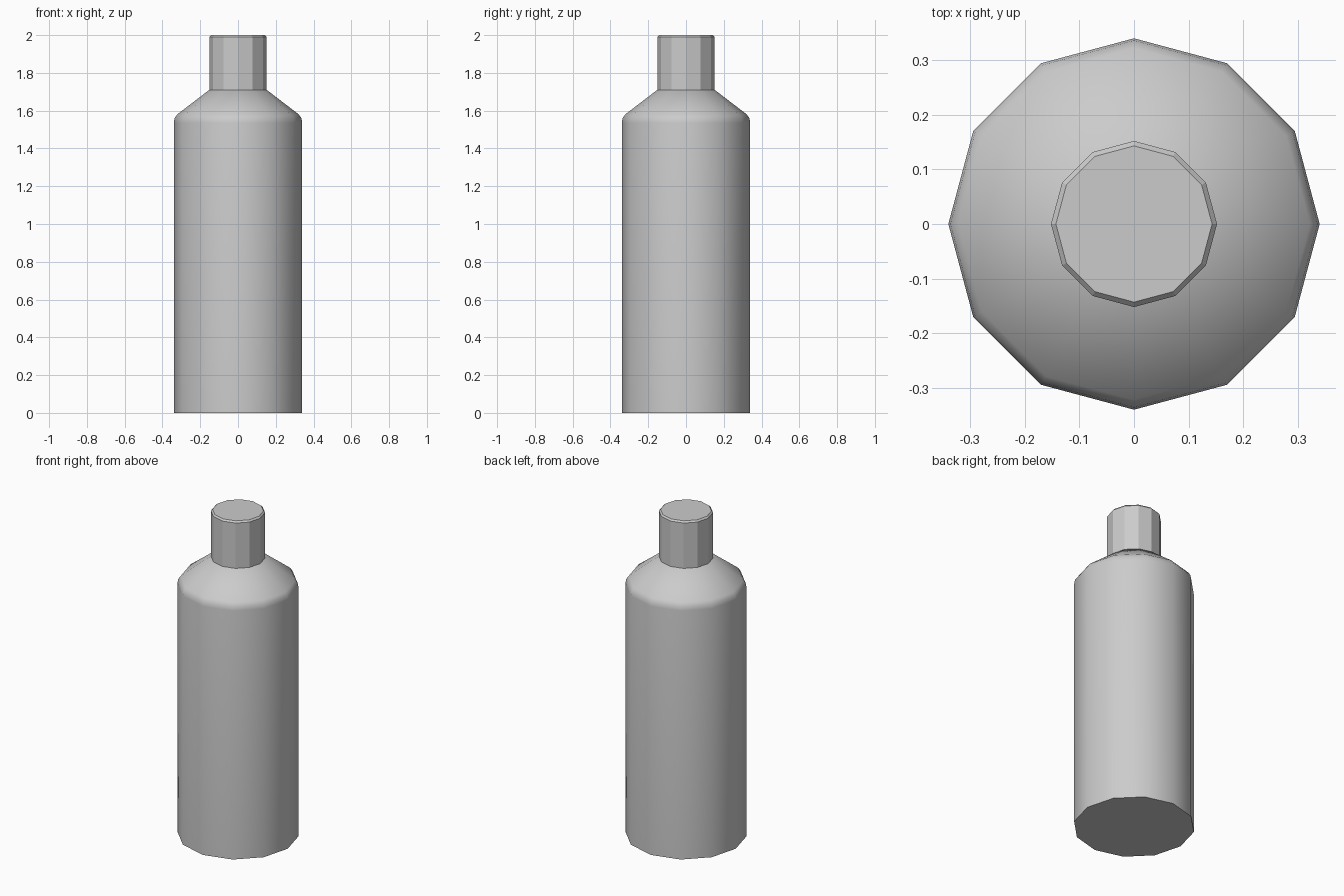
import bpy
import bmesh
import math

cube = bpy.data.objects.get("Cube")
if cube:
    bpy.data.objects.remove(cube)

SIDES = 12

grey = bpy.data.materials.new("light_grey")
grey.use_nodes = True
colour = (0.6, 0.6, 0.6, 1)
grey.diffuse_color = colour
grey.node_tree.nodes["Principled BSDF"].inputs["Base Color"].default_value = colour


def lathe(name, profile, smooth_angle):
    """Turn a (radius, height) profile into a closed twelve-sided solid."""
    bm = bmesh.new()
    rings = []
    for r, z in profile:
        angles = [math.tau * i / SIDES for i in range(SIDES)]
        rings.append([bm.verts.new((r * math.cos(a), r * math.sin(a), z)) for a in angles])
    for low, high in zip(rings, rings[1:]):
        for i in range(SIDES):
            j = (i + 1) % SIDES
            bm.faces.new((low[i], low[j], high[j], high[i]))
    bm.faces.new(rings[0][::-1])
    bm.faces.new(rings[-1])
    mesh = bpy.data.meshes.new(name)
    bm.to_mesh(mesh)
    bm.free()
    mesh.materials.append(grey)
    obj = bpy.data.objects.new(name, mesh)
    bpy.context.collection.objects.link(obj)
    bpy.ops.object.select_all(action="DESELECT")
    obj.select_set(True)
    bpy.context.view_layer.objects.active = obj
    bpy.ops.object.shade_smooth_by_angle(angle=math.radians(smooth_angle))
    return obj


# Bottle body with rounded shoulder
lathe("bottle_body", [(0.34, 0), (0.34, 1.535), (0.336, 1.56), (0.322, 1.58), (0.152, 1.71)], 40)

# Faceted cap with a bevelled top rim
lathe("cap", [(0.152, 1.71), (0.152, 1.99), (0.143, 2.0)], 20)
